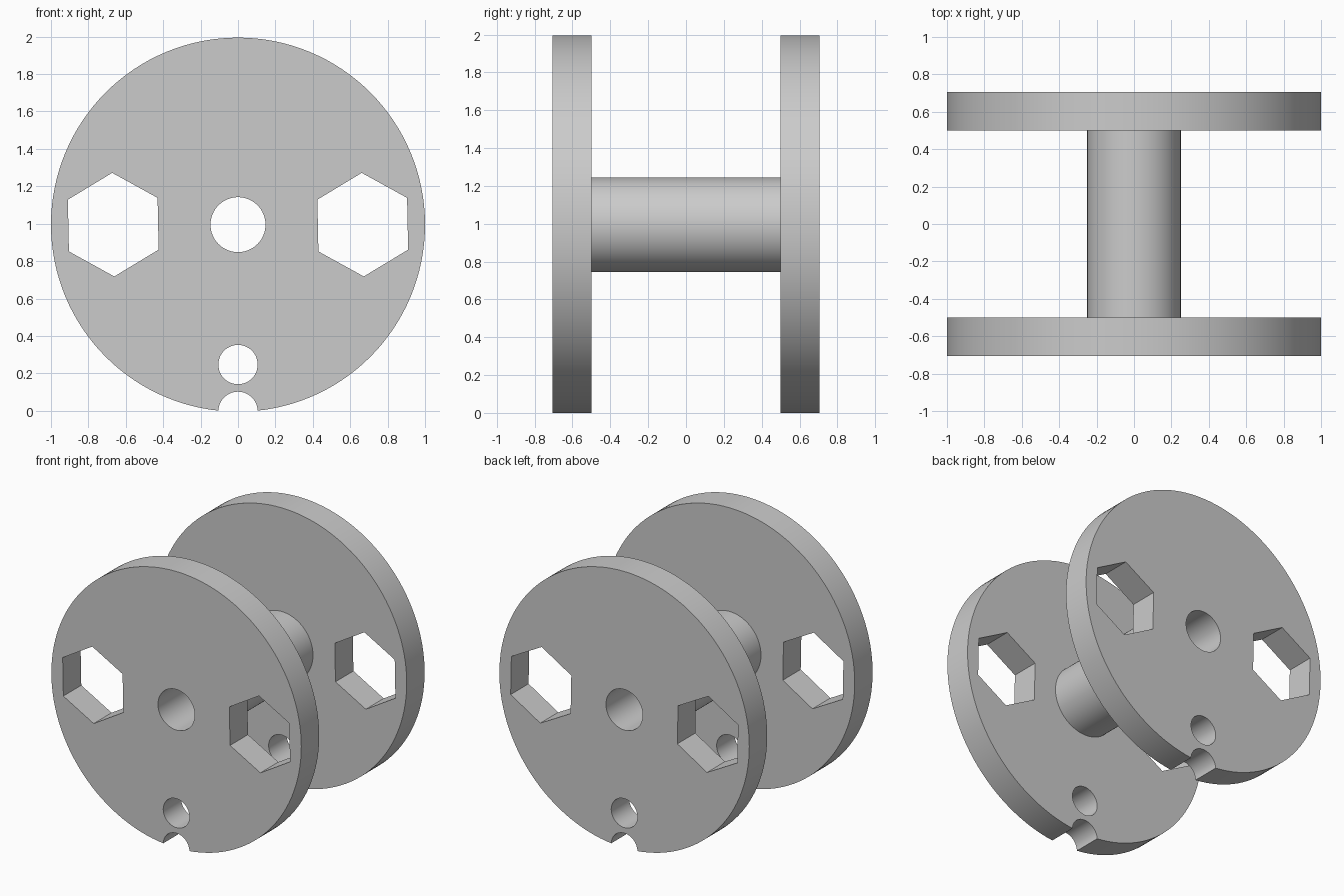
import bpy
from math import pi, radians

cube = bpy.data.objects.get("Cube")
if cube:
    bpy.data.objects.remove(cube, do_unlink=True)

AXIS_Z = 0.995          # height of the spool axis
INNER, OUTER = 0.5, 0.705  # flange faces along y

GREY = (0.6, 0.6, 0.6, 1.0)
grey = bpy.data.materials.new("plain grey")
grey.use_nodes = True
grey.diffuse_color = GREY
grey.node_tree.nodes["Principled BSDF"].inputs["Base Color"].default_value = GREY


def bar(name, radius, y0, y1, x=0, dz=0, sides=128, turn=0):
    """Prism lying along y, placed relative to the spool axis."""
    bpy.ops.mesh.primitive_cylinder_add(
        vertices=sides, radius=radius, depth=y1 - y0,
        location=(x, (y0 + y1) / 2, AXIS_Z + dz), rotation=(pi / 2, turn, 0))
    ob = bpy.context.object
    ob.name = name
    bpy.ops.object.transform_apply(location=True, rotation=True, scale=True)
    ob.data.materials.append(grey)
    return ob


def cut(ob, cutters):
    """Subtract every cutter, then remove it."""
    bpy.context.view_layer.objects.active = ob
    for cutter in cutters:
        mod = ob.modifiers.new("cut", "BOOLEAN")
        mod.operation = "DIFFERENCE"
        mod.solver = "EXACT"
        mod.object = cutter
        bpy.ops.object.modifier_apply(modifier=mod.name)
        bpy.data.objects.remove(cutter, do_unlink=True)


def smooth(ob):
    bpy.ops.object.select_all(action="DESELECT")
    ob.select_set(True)
    bpy.context.view_layer.objects.active = ob
    bpy.ops.object.shade_smooth_by_angle(angle=radians(30))


# Flanges with bore, hexagonal windows, cord hole and rim notch
for name, y0, y1 in (("front_flange", -OUTER, -INNER), ("back_flange", INNER, OUTER)):
    flange = bar(name, 1.0, y0, y1)
    a, b = y0 - 0.1, y1 + 0.1
    cutters = [bar("bore_cutter", 0.147, a, b, sides=64),
               bar("cord_hole_cutter", 0.105, a, b, dz=-0.748, sides=48),
               bar("notch_cutter", 0.105, a, b, dz=-0.998, sides=48)]
    for side in (-1, 1):
        cutters.append(bar("window_cutter", 0.277, a, b, x=side * 0.667,
                           sides=6, turn=radians(-1.15)))
    cut(flange, cutters)
    smooth(flange)

# Hollow hub between the flanges
hub = bar("hub", 0.25, -INNER, INNER)
cut(hub, [bar("bore_cutter", 0.147, -INNER - 0.1, INNER + 0.1, sides=64)])
smooth(hub)
